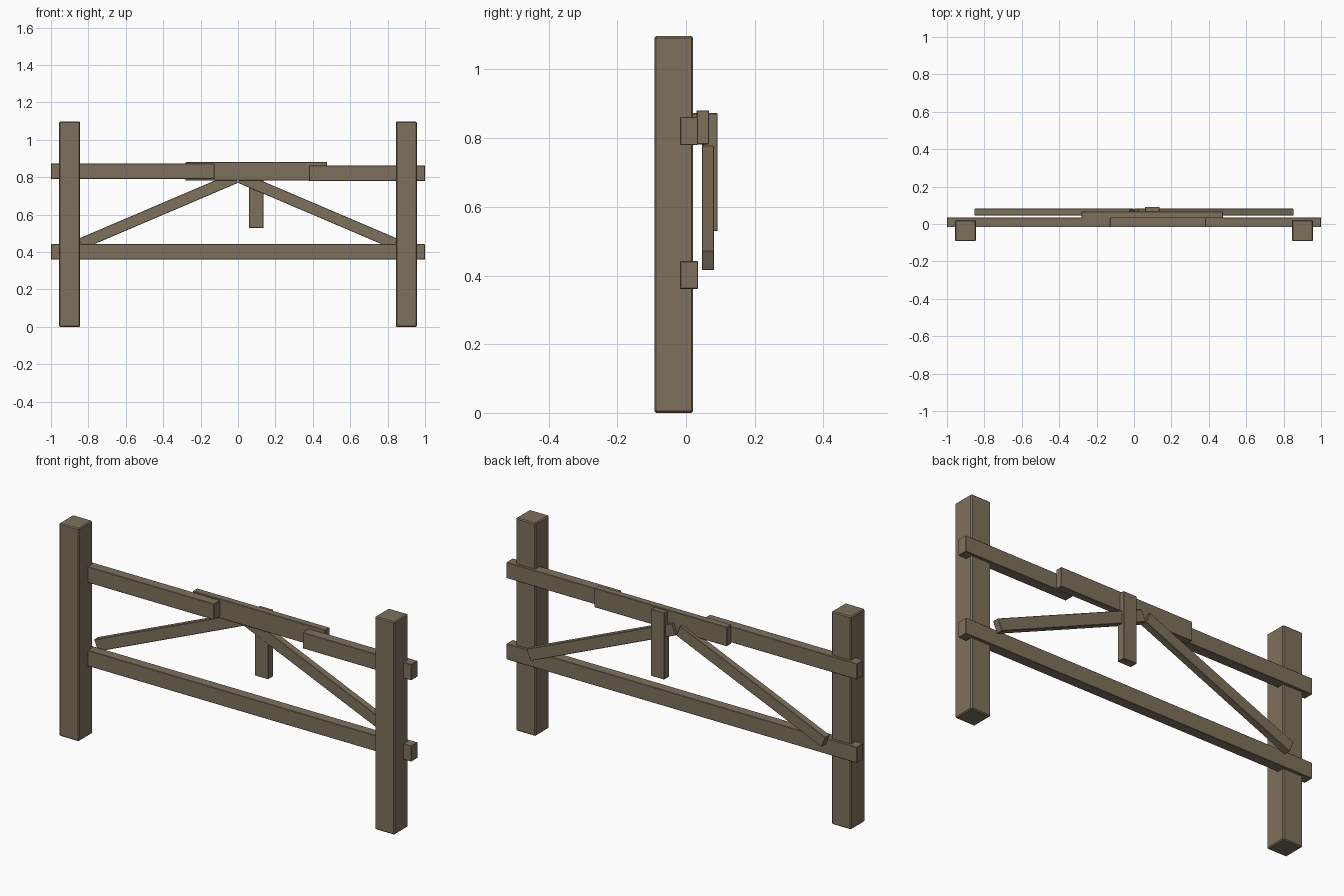
import bpy, math
from mathutils import Matrix, Vector

if "Cube" in bpy.data.objects:
    bpy.data.objects.remove(bpy.data.objects["Cube"])

wood = bpy.data.materials.new("weathered_wood")
wood.diffuse_color = (0.21, 0.165, 0.11, 1)
wood.use_nodes = True
wood.node_tree.nodes["Principled BSDF"].inputs["Base Color"].default_value = wood.diffuse_color


def beam(name, x, y, z, bevel=0.002):
    """Box beam given its (min, max) range on each axis."""
    bpy.ops.mesh.primitive_cube_add(size=1)
    ob = bpy.context.object
    ob.name = name
    centre = Vector([(a + b) / 2 for a, b in (x, y, z)])
    size = [b - a for a, b in (x, y, z)]
    ob.data.transform(Matrix.Diagonal((*size, 1)))
    ob.location = centre
    ob.data.materials.append(wood)
    mod = ob.modifiers.new("worn_edges", 'BEVEL')
    mod.width = bevel
    mod.segments = 1
    return ob


RAIL_Y = (-0.017, 0.035)

# Posts
for side, s in (("left", -1), ("right", 1)):
    beam(side + "_post", (s * 0.9 - 0.056, s * 0.9 + 0.056), (-0.092, 0.021), (0, 1.097), 0.005)

# Rails: a full lower rail and a broken upper rail
beam("lower_rail", (-1, 1), RAIL_Y, (0.361, 0.442))
beam("upper_rail_left", (-1, -0.125), RAIL_Y, (0.791, 0.873))
beam("upper_rail_right", (0.38, 1), RAIL_Y, (0.78, 0.862))

# Repair board bridging the gap, and the short upright behind it
beam("splice_board", (-0.28, 0.476), (0.031, 0.067), (0.782, 0.881))
beam("short_upright", (0.06, 0.137), (0.05, 0.092), (0.529, 0.873))

# Diagonal braces: square-cut ends whose lower corners meet at the centre
foot, apex, width = Vector((0.83, 0, 0.416)), Vector((0, 0, 0.77)), 0.06
run = apex - foot
angle = math.atan2(run.z, -run.x)
for side, s in (("left", -1), ("right", 1)):
    normal = Vector((math.sin(angle), 0, math.cos(angle)))
    mid = (foot + apex) / 2 + normal * width / 2
    brace = beam(side + "_brace", (-run.length / 2, run.length / 2), (0.046, 0.082), (-width / 2, width / 2))
    brace.location.x, brace.location.z = s * mid.x, mid.z
    brace.rotation_euler.y = s * angle
